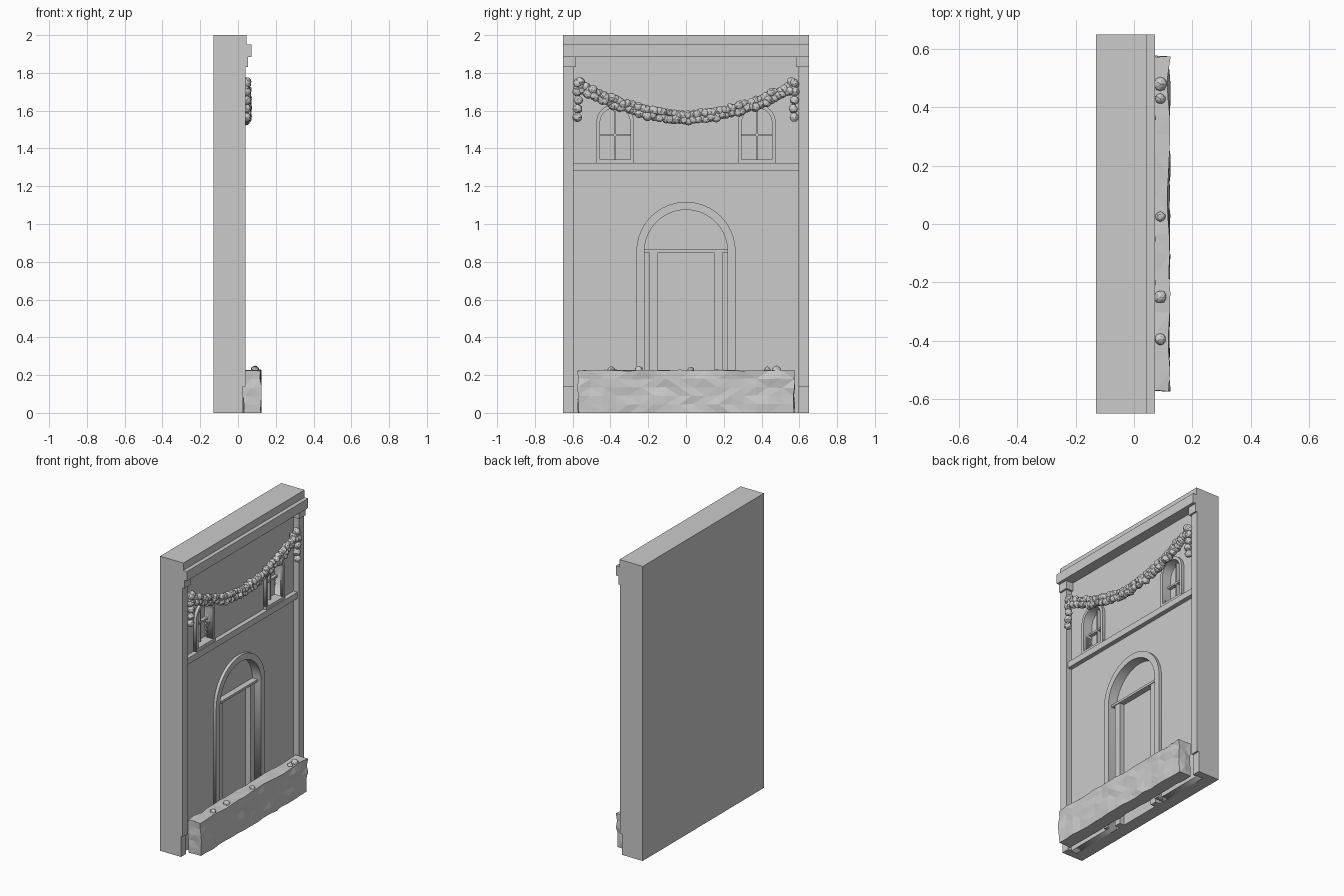
import bpy, bmesh, random
from math import sin, cos, pi
from mathutils import Matrix, Vector

random.seed(4)
if "Cube" in bpy.data.objects:
    bpy.data.objects.remove(bpy.data.objects["Cube"])

stone = bpy.data.materials.new("pale_grey_stone")
stone.use_nodes = True
GREY = (0.6, 0.6, 0.6, 1)
stone.diffuse_color = GREY
stone.node_tree.nodes["Principled BSDF"].inputs["Base Color"].default_value = GREY


def add(name, mesh):
    mesh.materials.clear()
    mesh.materials.append(stone)
    ob = bpy.data.objects.new(name, mesh)
    bpy.context.collection.objects.link(ob)
    return ob


def from_bm(name, bm):
    mesh = bpy.data.meshes.new(name)
    bm.to_mesh(mesh)
    bm.free()
    return add(name, mesh)


def box(name, x, y, z):
    bm = bmesh.new()
    bmesh.ops.create_cube(bm, size=1)
    for v in bm.verts:
        v.co = [r[0] if c < 0 else r[1] for c, r in zip(v.co, (x, y, z))]
    return from_bm(name, bm)


def panel(name, x0, x1, *loops):
    """Outline with holes in the y-z plane, extruded from x0 to x1."""
    cu = bpy.data.curves.new(name, 'CURVE')
    cu.dimensions = '2D'
    cu.fill_mode = 'BOTH'
    cu.extrude = (x1 - x0) / 2
    for pts in loops:
        s = cu.splines.new('POLY')
        s.points.add(len(pts) - 1)
        for p, (y, z) in zip(s.points, pts):
            p.co = (y, z, 0, 1)
        s.use_cyclic_u = True
    tmp = bpy.data.objects.new(name + "_outline", cu)
    bpy.context.collection.objects.link(tmp)
    deps = bpy.context.evaluated_depsgraph_get()
    mesh = bpy.data.meshes.new_from_object(tmp.evaluated_get(deps))
    bpy.data.objects.remove(tmp)
    turn = Matrix(((0, 0, 1, (x0 + x1) / 2), (1, 0, 0, 0), (0, 1, 0, 0), (0, 0, 0, 1)))
    mesh.transform(turn)
    return add(name, mesh)


def arch(yc, base, spring, r, n=24):
    """Round-headed opening, from bottom left over to bottom right."""
    head = [(yc - r * cos(pi * i / n), spring + r * sin(pi * i / n)) for i in range(n + 1)]
    return [(yc - r, base)] + head + [(yc + r, base)]


BACK, DEEP, WALL = -0.13, -0.045, 0.0
WIN_Y, WIN_BASE, WIN_SPRING, WIN_R = 0.375, 1.32, 1.535, 0.08
SIDES = (("right", -1), ("left", 1))

# Backing slab and wall with door and window openings
box("back_slab", (BACK, DEEP), (-.65, .65), (0, 2))
door = arch(0, 0, .855, .22, 32)
windows = [arch(s * WIN_Y, WIN_BASE, WIN_SPRING, WIN_R) for _, s in SIDES]
panel("facade_wall", DEEP, WALL, [(-.6, 0)] + door + [(.6, 0), (.6, 1.9), (-.6, 1.9)], *windows)

# Cornice
box("cornice_top", (DEEP, .045), (-.65, .65), (1.95, 2))
box("cornice_shelf", (DEEP, .072), (-.65, .65), (1.885, 1.95))

# Door surround, lintel and inner columns
panel("door_surround", DEEP, .02, arch(0, 0, .855, .262, 32) + door[::-1])
box("door_lintel", (DEEP, -.005), (-.22, .22), (.85, .865))

# String course below the windows
box("string_course", (DEEP, .03), (-.597, .597), (1.28, 1.322))

for side, s in SIDES:
    def span(a, b):
        return tuple(sorted((s * a, s * b)))

    # Corner pilaster with base and capital
    box(side + "_pilaster", (DEEP, .04), span(.595, .65), (.14, 1.83))
    box(side + "_pilaster_base", (DEEP, .027), span(.595, .65), (0, .14))
    box(side + "_capital", (DEEP, .052), span(.582, .65), (1.83, 1.885))
    box(side + "_door_column", (DEEP, -.01), span(.147, .193), (0, .85))

    # Window surround, sill and glazing bars
    panel(side + "_window_surround", DEEP, .02,
          arch(s * WIN_Y, WIN_BASE, WIN_SPRING, .1) + arch(s * WIN_Y, WIN_BASE, WIN_SPRING, WIN_R)[::-1])
    box(side + "_window_sill", (DEEP, .022), span(.275, .475), (1.32, 1.342))
    box(side + "_window_mullion", (DEEP, -.02), span(.37, .38), (1.34, 1.612))
    box(side + "_window_bar", (DEEP, -.022), span(.295, .455), (1.465, 1.477))


def balls(name, spots):
    """Cluster of faceted lumps given as (centre, radius)."""
    bm = bmesh.new()
    for centre, r in spots:
        new = bmesh.ops.create_icosphere(bm, subdivisions=2, radius=r)["verts"]
        for v in new:
            v.co = v.co * random.uniform(.9, 1.06) + Vector(centre)
    return from_bm(name, bm)


# Garland swag: lumps scattered round a drooping line
swag = []
COUNT = 62
for i in range(COUNT):
    t = -1 + 2 * i / (COUNT - 1)
    y, z = .57 * t, 1.565 + .165 * abs(t) ** 1.8
    for up in (-1, 1):
        swag.append(((random.uniform(.035, .05), y + random.uniform(-.008, .008),
                      z + up * random.uniform(.008, .02)), random.uniform(.02, .026)))
balls("garland_swag", swag)

# Hanging garland ends
for side, s in SIDES:
    tail = [((.045, s * (.572 + random.uniform(-.004, .004)), 1.565 + .045 * k), .025) for k in range(5)]
    tail.append(((.045, s * .56, 1.752), .026))
    balls(side + "_garland_end", tail)

# Rough low bank along the foot
bm = bmesh.new()
bmesh.ops.create_cube(bm, size=1)
for v in bm.verts:
    v.co = (.075 + v.co.x * .09, v.co.y * 1.145, .113 + v.co.z * .226)
for axis, cuts in ((1, 16), (2, 4), (0, 1)):
    edges = [e for e in bm.edges
             if abs((e.verts[0].co - e.verts[1].co).normalized()[axis]) > .9]
    bmesh.ops.subdivide_edges(bm, edges=edges, cuts=cuts, use_grid_fill=True)
for v in bm.verts:
    v.co.x += random.uniform(-.006, .006)
    v.co.y += random.uniform(-.005, .005)
    if v.co.z > .01:
        v.co.z += random.uniform(-.004, .003)
bmesh.ops.triangulate(bm, faces=bm.faces)
from_bm("foot_bank", bm)

# Lumps resting on the bank
balls("bank_lumps", [((.09, y, .227), r) for y, r in
                     ((-.395, .02), (-.25, .022), (.025, .018), (.43, .018), (.48, .023))])
